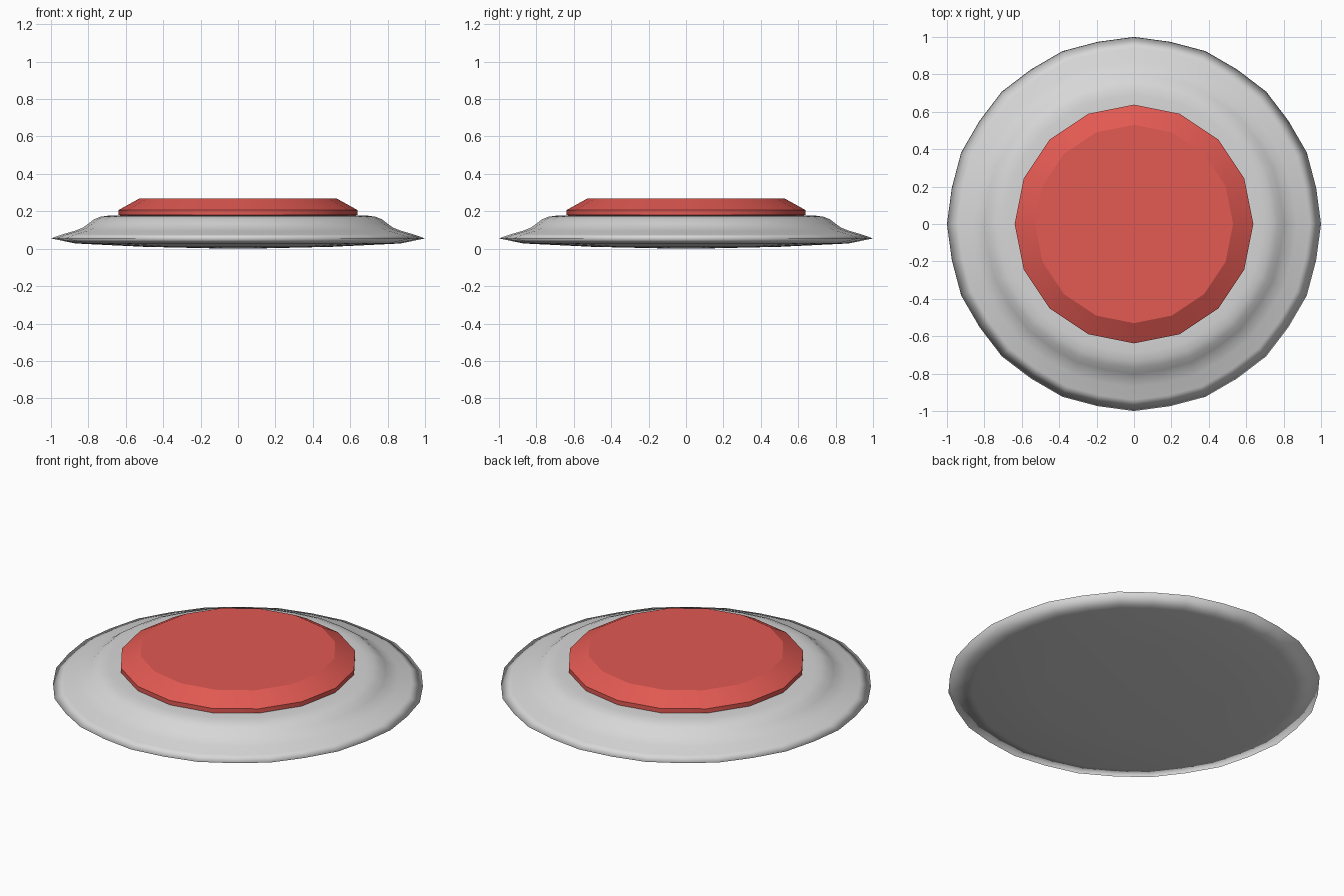
import bpy
import bmesh
from math import cos, sin, tau

cube = bpy.data.objects.get("Cube")
if cube:
    bpy.data.objects.remove(cube, do_unlink=True)


def make_material(name, rgb):
    mat = bpy.data.materials.new(name)
    mat.use_nodes = True
    color = (*rgb, 1.0)
    mat.diffuse_color = color
    mat.node_tree.nodes["Principled BSDF"].inputs["Base Color"].default_value = color
    return mat


def lathe(name, profile, sides, mat, odd_scale=1.0):
    """Spin (radius, height) points, top to bottom, and cap both ends."""
    bm = bmesh.new()
    rings = []
    for r, z in profile:
        ring = []
        for i in range(sides):
            a = tau * i / sides
            s = r * (odd_scale if i % 2 else 1.0)
            ring.append(bm.verts.new((s * cos(a), s * sin(a), z)))
        rings.append(ring)
    for upper, lower in zip(rings, rings[1:]):
        for i in range(sides):
            j = (i + 1) % sides
            bm.faces.new((upper[i], lower[i], lower[j], upper[j]))
    bm.faces.new(rings[0])
    bm.faces.new(rings[-1][::-1])
    mesh = bpy.data.meshes.new(name)
    bm.to_mesh(mesh)
    bm.free()
    mesh.materials.append(mat)
    obj = bpy.data.objects.new(name, mesh)
    bpy.context.collection.objects.link(obj)
    mesh.polygons.foreach_set("use_smooth", [True] * len(mesh.polygons))
    return obj


grey = make_material("light grey", (0.68, 0.68, 0.68))
red = make_material("red", (0.76, 0.1, 0.085))

# Round base: flat top, curved shoulder, thin flared rim, shallow underside
base_profile = [
    (0.60, 0.177), (0.69, 0.177), (0.735, 0.171), (0.77, 0.157),
    (0.80, 0.133), (0.83, 0.112), (0.87, 0.096), (0.94, 0.076),
    (1.00, 0.055), (0.87, 0.028), (0.50, 0.010), (0.05, 0.0),
]
lathe("base", base_profile, 32, grey, odd_scale=0.993)

# Push button: short wall and wide bevel, with a crisp flat top
button = lathe("button", [(0.53, 0.267), (0.638, 0.207), (0.638, 0.181), (0.615, 0.174)], 16, red)
bpy.context.view_layer.objects.active = button
button.select_set(True)
bpy.ops.object.shade_smooth_by_angle(angle=0.45)
